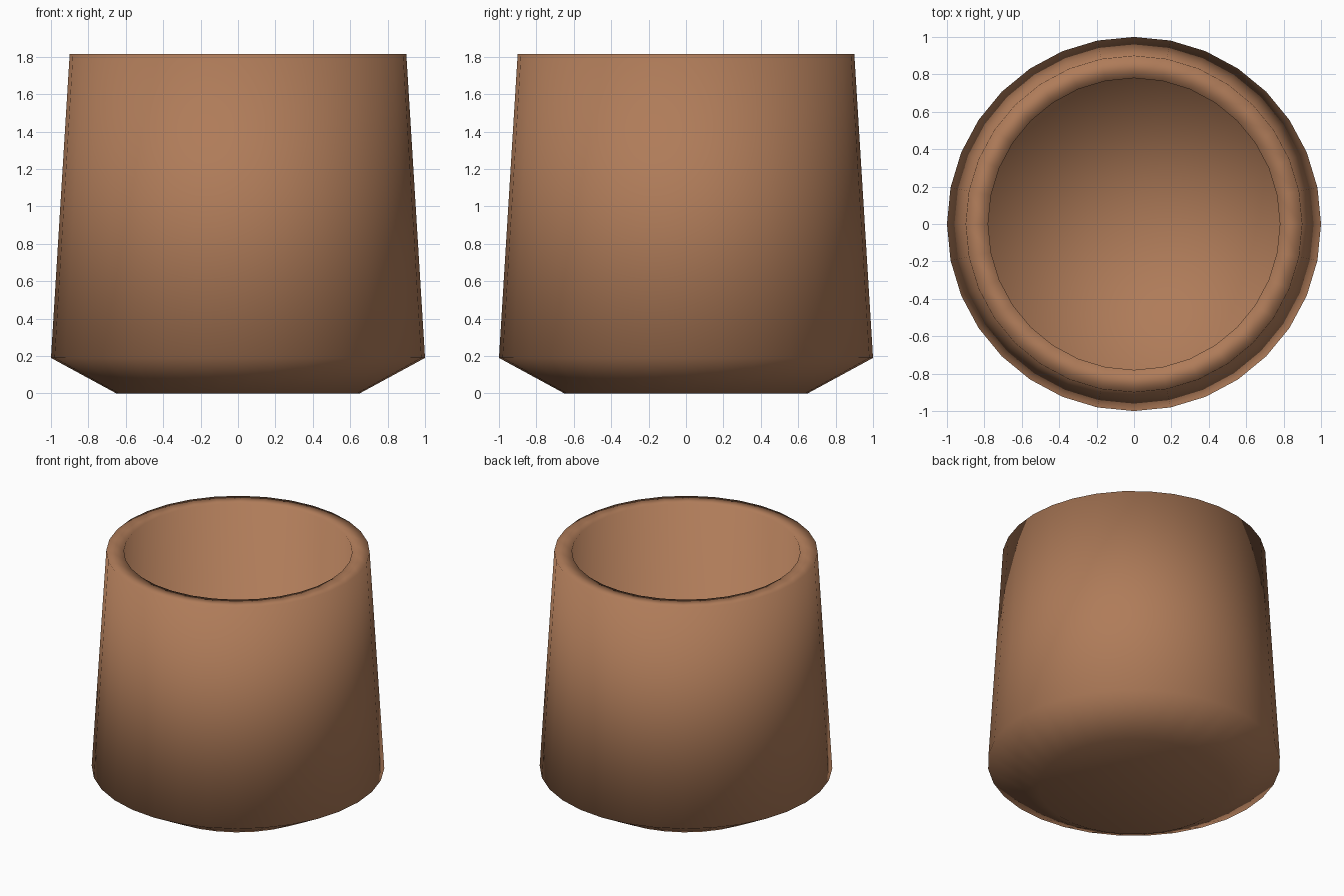
import bpy, bmesh
from math import sin, cos, tau

if "Cube" in bpy.data.objects:
    bpy.data.objects.remove(bpy.data.objects["Cube"])

SIDES = 32
# radius, height: outer foot, belly, rim, then inner rim and inner floor edge
PROFILE = [(0.65, 0), (1.0, 0.19), (0.9, 1.815),
           (0.78, 1.815), (0.78, 0.15)]

bm = bmesh.new()
rings = [[bm.verts.new((r * cos(tau * i / SIDES), r * sin(tau * i / SIDES), z))
          for i in range(SIDES)] for r, z in PROFILE]

# Walls between neighbouring rings
for low, high in zip(rings, rings[1:]):
    for i in range(SIDES):
        j = (i + 1) % SIDES
        bm.faces.new((low[i], low[j], high[j], high[i]))

# Underside, and inner floor as a fan around its centre
bm.faces.new(rings[0][::-1])
floor = bm.faces.new(rings[-1])
bmesh.ops.poke(bm, faces=[floor])
bmesh.ops.recalc_face_normals(bm, faces=bm.faces[:])
for f in bm.faces:
    f.smooth = True

mesh = bpy.data.meshes.new("cup")
bm.to_mesh(mesh)
bm.free()
cup = bpy.data.objects.new("cup", mesh)
bpy.context.collection.objects.link(cup)

# Brown clay
clay = bpy.data.materials.new("clay")
clay.diffuse_color = (0.43, 0.20, 0.10, 1)
clay.use_nodes = True
clay.node_tree.nodes["Principled BSDF"].inputs["Base Color"].default_value = clay.diffuse_color
mesh.materials.append(clay)
